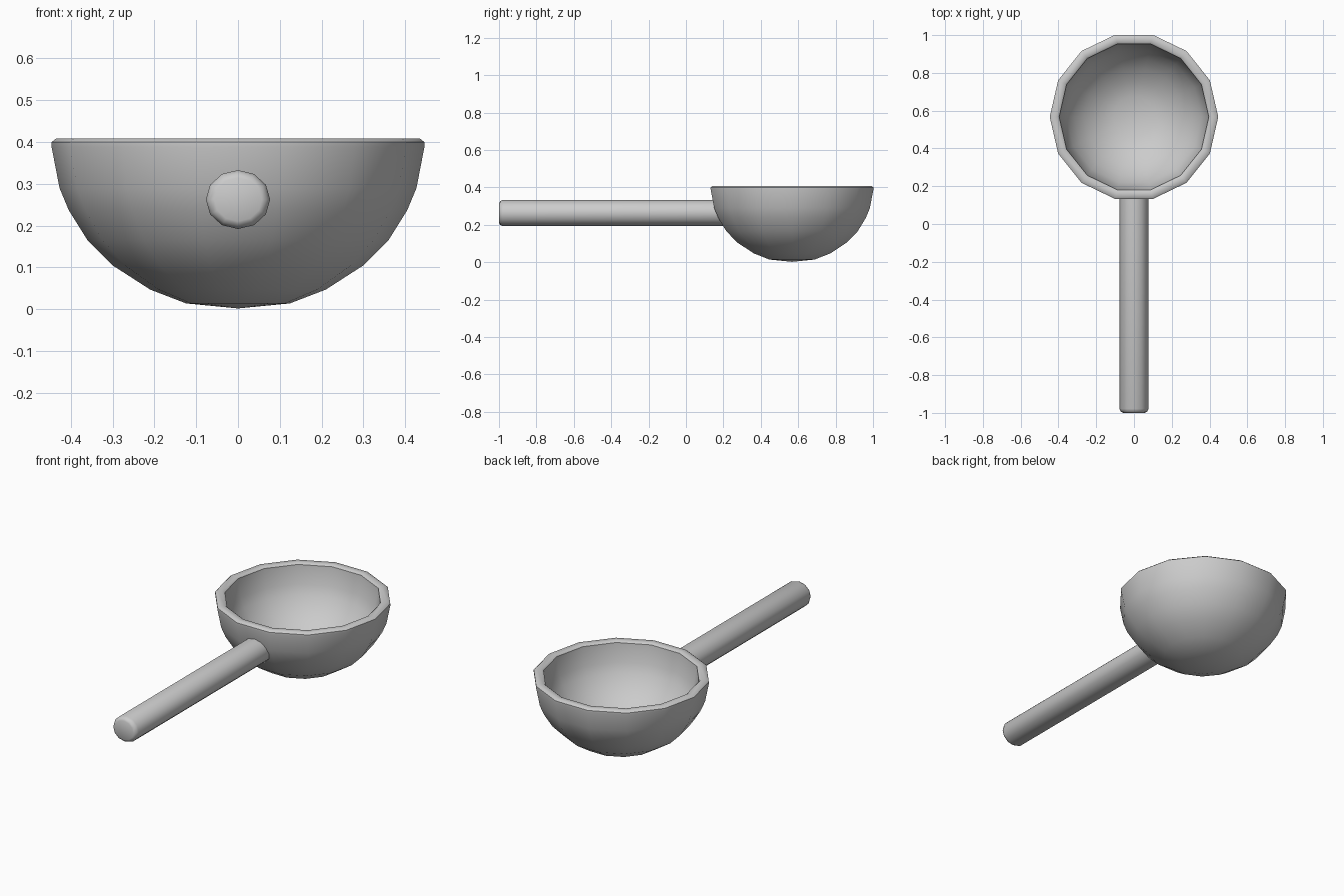
import bpy, bmesh, math

if "Cube" in bpy.data.objects:
    bpy.data.objects.remove(bpy.data.objects["Cube"])

SIDES = 14
BOWL_Y = 0.567


def loft(name, rings):
    """Skin a list of vertex rings; a one-point ring closes as a fan."""
    bm = bmesh.new()
    loops = [[bm.verts.new(p) for p in ring] for ring in rings]
    for a, b in zip(loops, loops[1:]):
        n = max(len(a), len(b))
        for i in range(n):
            j = (i + 1) % n
            if len(a) == 1:
                bm.faces.new((a[0], b[j], b[i]))
            elif len(b) == 1:
                bm.faces.new((a[i], a[j], b[0]))
            else:
                bm.faces.new((a[i], a[j], b[j], b[i]))
    bmesh.ops.recalc_face_normals(bm, faces=bm.faces)
    mesh = bpy.data.meshes.new(name)
    bm.to_mesh(mesh)
    bm.free()
    obj = bpy.data.objects.new(name, mesh)
    bpy.context.collection.objects.link(obj)
    bpy.ops.object.select_all(action='DESELECT')
    obj.select_set(True)
    bpy.context.view_layer.objects.active = obj
    bpy.ops.object.shade_smooth_by_angle(angle=math.radians(40))
    return obj


def circle(n):
    return [(math.cos(2 * math.pi * i / n), math.sin(2 * math.pi * i / n)) for i in range(n)]


# bowl: outer wall, rounded rim, inner wall
profile = [(0, 0.002), (0.124, 0.014), (0.21, 0.047), (0.30, 0.105), (0.36, 0.165),
           (0.405, 0.237), (0.427, 0.29), (0.446, 0.388), (0.446, 0.400), (0.436, 0.408),
           (0.406, 0.408), (0.396, 0.400), (0.395, 0.388), (0.378, 0.30), (0.357, 0.25),
           (0.317, 0.19), (0.265, 0.138), (0.19, 0.087), (0.11, 0.058), (0, 0.050)]
loft("bowl", [[(r * c, BOWL_Y + r * s, z) for c, s in circle(SIDES)] if r else [(0, BOWL_Y, z)]
              for r, z in profile])

# handle: rounded outer end, inner end slanted to stay inside the bowl wall
rings = []
for y, scale, slant in [(-1.0, 0, 0), (-1.0, 0.74, 0), (-0.994, 0.90, 0), (-0.978, 1, 0),
                        (0.195, 1, 0.28), (0.195, 0, 0)]:
    rings.append([(0.077 * scale * c, y - slant * 0.0705 * s, 0.2625 + 0.0705 * scale * s)
                  for c, s in circle(12)] if scale else [(0, y, 0.2625)])
loft("handle", rings)
